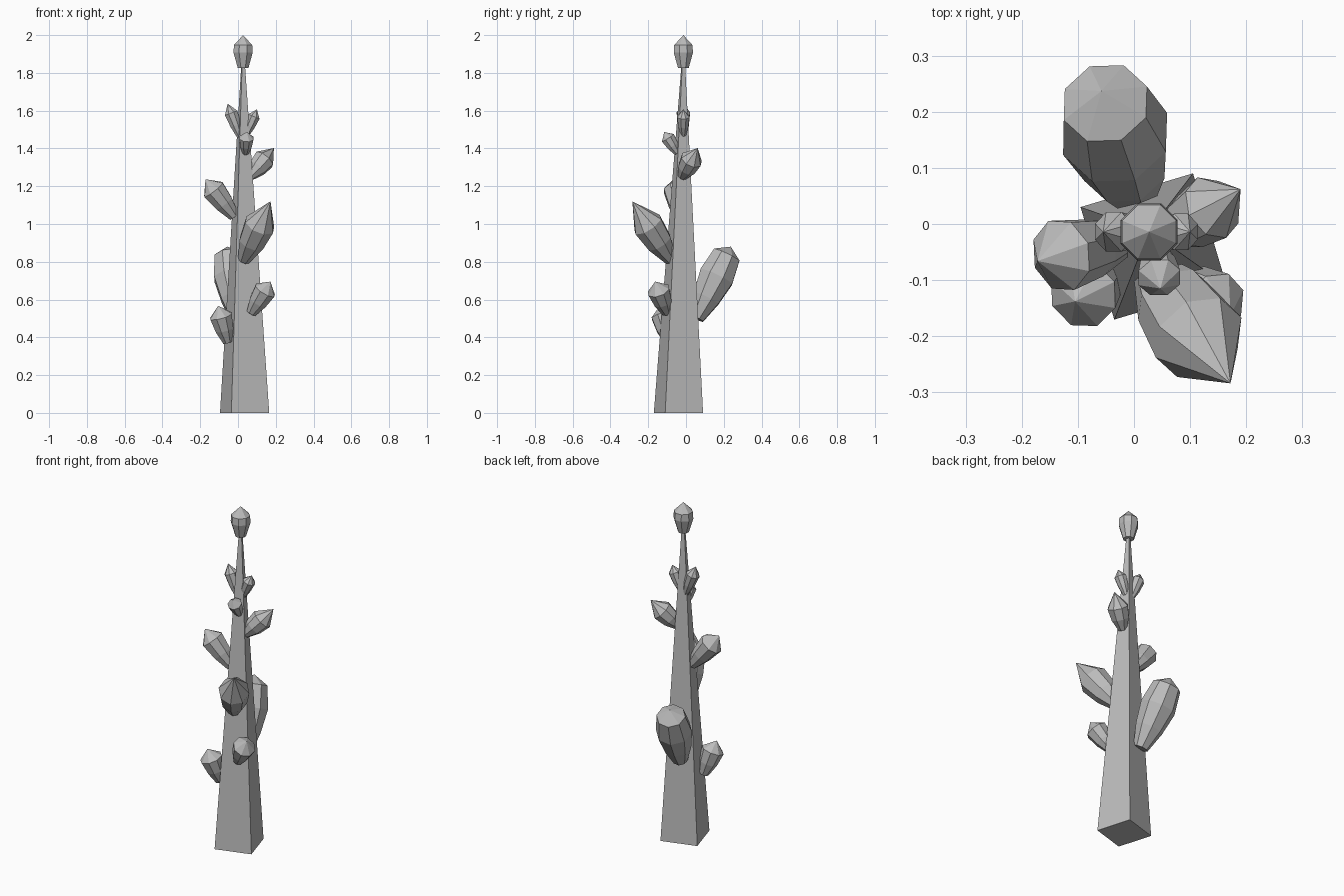
import bpy, bmesh, math
from mathutils import Vector

cube = bpy.data.objects.get("Cube")
if cube:
    bpy.data.objects.remove(cube, do_unlink=True)

stone = bpy.data.materials.new("grey stone")
stone.use_nodes = True
stone.diffuse_color = (0.5, 0.5, 0.5, 1)
stone.node_tree.nodes["Principled BSDF"].inputs["Base Color"].default_value = (0.5, 0.5, 0.5, 1)


def loft(name, rings, tip=None):
    """Skin a stack of rings, closing the start and ending in a tip or a cap."""
    bm = bmesh.new()
    loops = [[bm.verts.new(p) for p in ring] for ring in rings]
    n = len(loops[0])
    for low, high in zip(loops, loops[1:]):
        for i in range(n):
            j = (i + 1) % n
            bm.faces.new((low[i], low[j], high[j], high[i]))
    bm.faces.new(loops[0][::-1])
    if tip is None:
        bm.faces.new(loops[-1])
    else:
        end = bm.verts.new(tip)
        for i in range(n):
            bm.faces.new((loops[-1][i], loops[-1][(i + 1) % n], end))
    bmesh.ops.recalc_face_normals(bm, faces=bm.faces[:])
    mesh = bpy.data.meshes.new(name)
    bm.to_mesh(mesh)
    bm.free()
    mesh.materials.append(stone)
    obj = bpy.data.objects.new(name, mesh)
    bpy.context.collection.objects.link(obj)
    return obj


def ring(centre, radius, sides, turn, rotation=None):
    pts = []
    for i in range(sides):
        a = turn + math.tau * i / sides
        p = Vector((math.cos(a), math.sin(a), 0)) * radius
        if rotation:
            p.rotate(rotation)
        pts.append(Vector(centre) + p)
    return pts


def crystal(name, base, tip, radius, profile):
    """Eight-sided crystal; profile lists (fraction along axis, fraction of radius)."""
    base, tip = Vector(base), Vector(tip)
    rot = Vector((0, 0, 1)).rotation_difference(tip - base)
    rings = [ring(base.lerp(tip, t), radius * r, 8, math.pi / 8, rot) for t, r in profile]
    return loft(name, rings, tip)


# Tapering square spire, turned a little and leaning slightly
turn = math.radians(16.7 + 45)
loft("spire", [ring((0.035, -0.04, 0), 0.148, 4, turn),
               ring((0.027, -0.014, 1.87), 0.009, 4, turn)])

# Crystal profiles
bud = [(0, 0.45), (0.35, 0.82), (0.72, 1)]
blunt = [(0, 0.42), (0.28, 0.78), (0.58, 1), (0.88, 0.8)]
pointed = [(0, 0.4), (0.3, 0.85), (0.6, 1)]
finial = [(0, 0.55), (0.47, 1), (0.7, 0.95)]

# Finial and side crystals
crystal("top_crystal", (0.027, -0.014, 1.825), (0.027, -0.014, 2), 0.055, finial)
crystal("back_crystal", (0, 0.055, 0.5), (-0.058, 0.237, 0.88), 0.1, blunt)
crystal("front_large_crystal", (0.03, -0.08, 0.81), (0.172, -0.284, 1.12), 0.085, pointed)
crystal("right_middle_crystal", (-0.02, -0.03, 1.04), (-0.172, -0.066, 1.237), 0.066, bud)
crystal("right_low_crystal", (-0.053, -0.09, 0.375), (-0.105, -0.138, 0.567), 0.063, bud)
crystal("left_low_crystal", (0.07, -0.1, 0.53), (0.172, -0.163, 0.695), 0.062, bud)
crystal("left_middle_crystal", (0.062, -0.02, 1.25), (0.19, 0.062, 1.402), 0.06, pointed)
crystal("right_small_crystal", (0.012, -0.014, 1.46), (-0.055, -0.014, 1.637), 0.038, bud)
crystal("left_small_crystal", (0.043, -0.014, 1.47), (0.1, -0.014, 1.607), 0.035, bud)
crystal("front_small_crystal", (0.04, -0.045, 1.375), (0.047, -0.115, 1.487), 0.04, bud)
